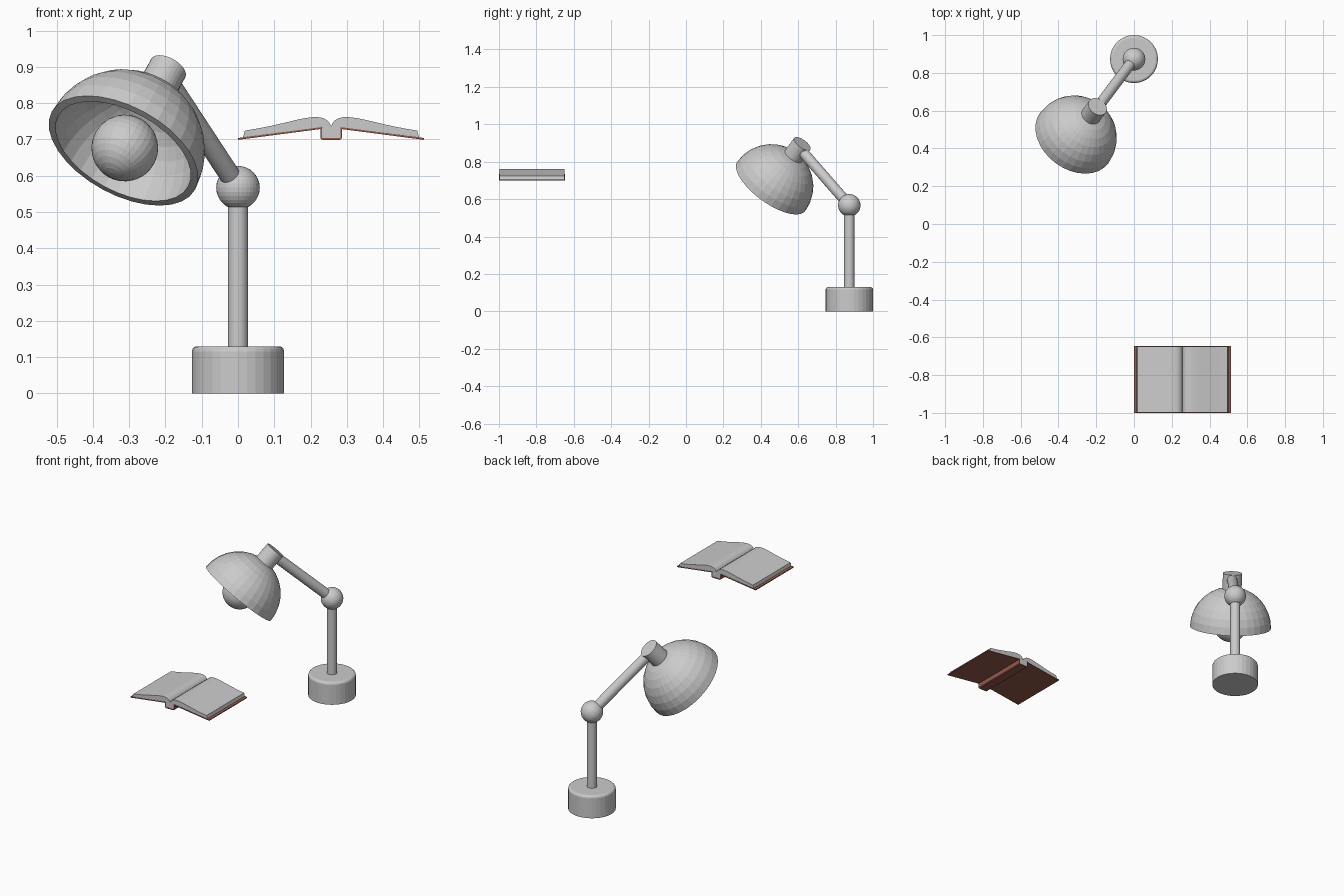
import bpy, bmesh
from mathutils import Vector

if "Cube" in bpy.data.objects:
    bpy.data.objects.remove(bpy.data.objects["Cube"])

BALL = Vector((0, 0.873, 0.567))           # elbow of the lamp
CENTRE = Vector((-0.316, 0.456, 0.669))    # middle of the shade opening
AXIS = Vector((0.402, 0.539, 0.74)).normalized()  # from opening towards cap
TILT = AXIS.to_track_quat('Z', 'Y')


def add_object(name, bm, mat=None):
    bmesh.ops.recalc_face_normals(bm, faces=bm.faces)
    mesh = bpy.data.meshes.new(name)
    bm.to_mesh(mesh)
    bm.free()
    ob = bpy.data.objects.new(name, mesh)
    bpy.context.collection.objects.link(ob)
    if mat:
        mesh.materials.append(mat)
    return ob


def sphere(name, centre, radius, half=False):
    bm = bmesh.new()
    bmesh.ops.create_uvsphere(bm, u_segments=32, v_segments=16, radius=radius)
    if half:
        low = [v for v in bm.verts if v.co.z < -0.001]
        bmesh.ops.delete(bm, geom=low, context='VERTS')
    ob = add_object(name, bm)
    ob.location = centre
    ob.rotation_mode = 'QUATERNION'
    ob.rotation_quaternion = TILT
    return ob


def rod(name, a, b, radius):
    a, b = Vector(a), Vector(b)
    bm = bmesh.new()
    bmesh.ops.create_cone(bm, cap_ends=True, segments=32, radius1=radius,
                          radius2=radius, depth=(b - a).length)
    ob = add_object(name, bm)
    ob.location = (a + b) / 2
    ob.rotation_mode = 'QUATERNION'
    ob.rotation_quaternion = (b - a).to_track_quat('Z', 'Y')
    return ob


def extrude(name, profile, y0, y1, mat=None):
    bm = bmesh.new()
    face = bm.faces.new([bm.verts.new((x, y0, z)) for x, z in profile])
    geom = bmesh.ops.extrude_face_region(bm, geom=[face])['geom']
    verts = [g for g in geom if isinstance(g, bmesh.types.BMVert)]
    bmesh.ops.translate(bm, verts=verts, vec=(0, y1 - y0, 0))
    return add_object(name, bm, mat)


# Lamp base with rounded top edge
base = rod("lamp_base", (0, 0.873, 0), (0, 0.873, 0.13), 0.127)
bm = bmesh.new()
bm.from_mesh(base.data)
top = [e for e in bm.edges if all(v.co.z > 0.06 for v in e.verts)]
bmesh.ops.bevel(bm, geom=top, offset=0.014, segments=3, profile=0.5, affect='EDGES')
bm.to_mesh(base.data)
bm.free()

# Pole, elbow, arm and cap
rod("lamp_pole", (0, 0.873, 0.12), BALL, 0.0275)
sphere("elbow_ball", BALL, 0.06).rotation_quaternion = (1, 0, 0, 0)
rod("lamp_arm", BALL, (-0.2, 0.607, 0.872), 0.0285)
rod("shade_cap", CENTRE + AXIS * 0.2, CENTRE + AXIS * 0.307, 0.0535)

# Shade shell and bulb
shade = sphere("lamp_shade", CENTRE, 0.225, half=True)
shell = shade.modifiers.new("thickness", 'SOLIDIFY')
shell.thickness = 0.021
shell.offset = -1
sphere("bulb", CENTRE + AXIS * 0.01, 0.092)

# Book: covers and U-shaped spine
leather = bpy.data.materials.new("brown_leather")
leather.diffuse_color = (0.30, 0.10, 0.07, 1)
leather.use_nodes = True
leather.node_tree.nodes["Principled BSDF"].inputs["Base Color"].default_value = leather.diffuse_color
MID, Y0, Y1 = 0.2565, -1.0, -0.647
for side, sign in (("left", -1), ("right", 1)):
    cover = [(0.0265, 0.729), (0.2565, 0.699), (0.2565, 0.704), (0.0265, 0.734)]
    extrude(side + "_cover", [(MID + sign * u, z) for u, z in cover], Y0, Y1, leather)

half = [(0.024, 0.699), (0.0295, 0.703), (0.0295, 0.733), (0.0255, 0.733), (0.0255, 0.704)]
spine = [(MID + u, z) for u, z in half] + [(MID - u, z) for u, z in reversed(half)]
extrude("book_spine", spine, Y0, Y1, leather)

# Open page block: both halves share one profile
half = [(0.0255, 0.704), (0.0255, 0.734), (0.2425, 0.706), (0.2375, 0.7245),
        (0.21, 0.729), (0.18, 0.7345), (0.15, 0.741), (0.12, 0.748), (0.095, 0.754),
        (0.07, 0.759), (0.05, 0.7615), (0.035, 0.7615), (0.022, 0.759),
        (0.011, 0.753), (0.004, 0.745)]
pages = [(MID + u, z) for u, z in half] + [(MID, 0.736)]
pages += [(MID - u, z) for u, z in reversed(half)]
block = extrude("pages", pages, Y0 + 0.002, Y1 - 0.002)
bpy.context.view_layer.objects.active = block
block.select_set(True)
bpy.ops.object.shade_smooth_by_angle()
